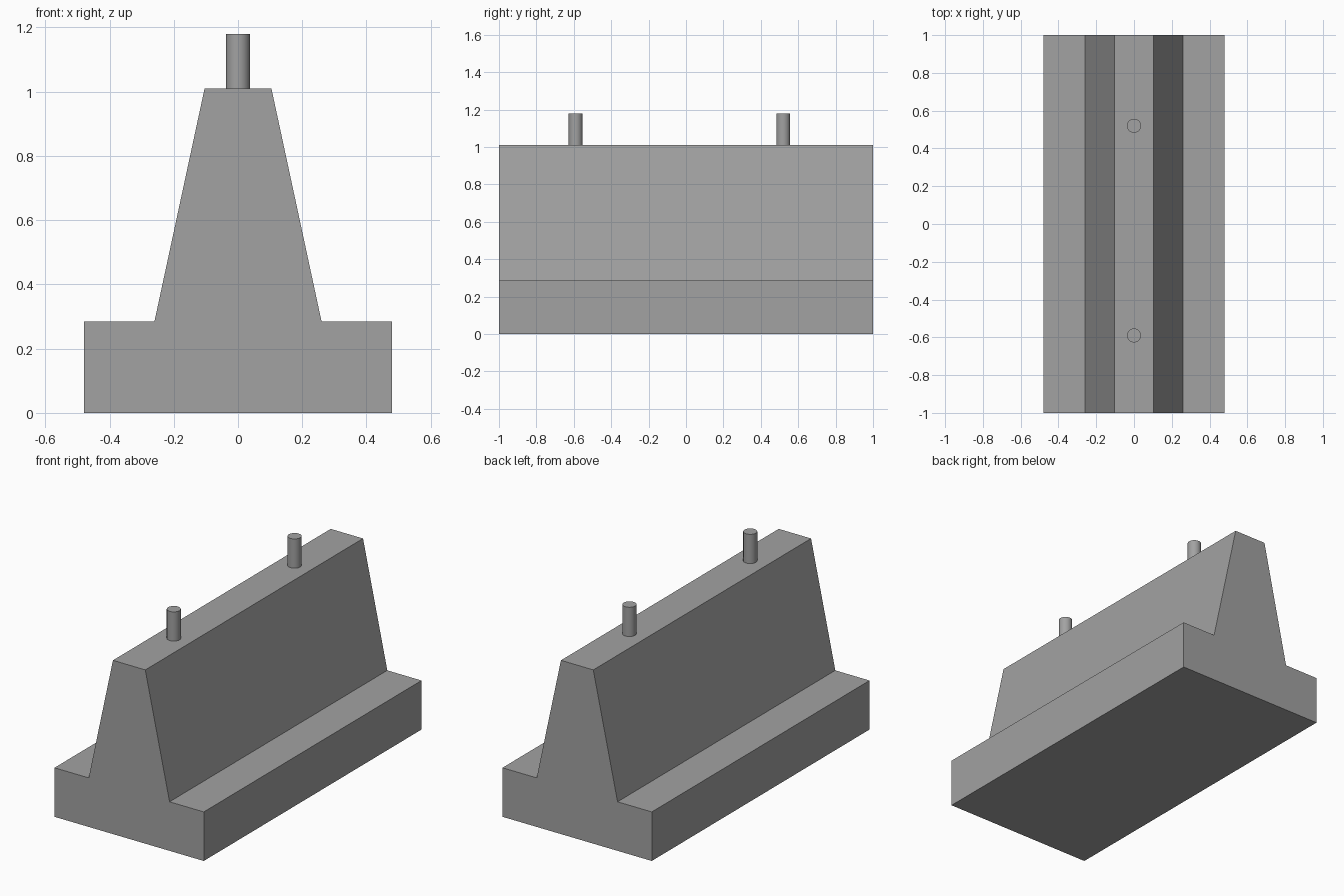
import bpy
import bmesh
import math

default_cube = bpy.data.objects.get("Cube")
if default_cube:
    bpy.data.objects.remove(default_cube, do_unlink=True)

# Concrete grey shared by all parts
grey = bpy.data.materials.new("concrete_grey")
grey.use_nodes = True
colour = (0.36, 0.36, 0.36, 1)
grey.diffuse_color = colour
grey.node_tree.nodes["Principled BSDF"].inputs["Base Color"].default_value = colour


def add_object(name, bm):
    bmesh.ops.recalc_face_normals(bm, faces=bm.faces[:])
    mesh = bpy.data.meshes.new(name)
    bm.to_mesh(mesh)
    bm.free()
    mesh.materials.append(grey)
    obj = bpy.data.objects.new(name, mesh)
    bpy.context.collection.objects.link(obj)
    return obj


# Barrier body: mirrored half profile extruded along its length
TOP = 1.01
half = [(0.48, 0), (0.48, 0.285), (0.26, 0.285), (0.104, TOP)]
profile = half + [(-x, z) for x, z in reversed(half)]
bm = bmesh.new()
end = bm.faces.new([bm.verts.new((x, -1, z)) for x, z in profile])
extruded = bmesh.ops.extrude_face_region(bm, geom=[end], use_keep_orig=True)
moved = [v for v in extruded["geom"] if isinstance(v, bmesh.types.BMVert)]
bmesh.ops.translate(bm, verts=moved, vec=(0, 2, 0))
add_object("barrier_body", bm)

# Two round pins standing on the top
PIN_TOP = 1.18
for name, y in (("front_pin", -0.59), ("back_pin", 0.52)):
    bm = bmesh.new()
    bmesh.ops.create_cone(bm, cap_ends=True, segments=32, radius1=0.037,
                          radius2=0.037, depth=PIN_TOP - TOP)
    pin = add_object(name, bm)
    pin.location = (0, y, (PIN_TOP + TOP) / 2)
    bpy.ops.object.select_all(action="DESELECT")
    pin.select_set(True)
    bpy.context.view_layer.objects.active = pin
    bpy.ops.object.shade_smooth_by_angle(angle=math.radians(30))
